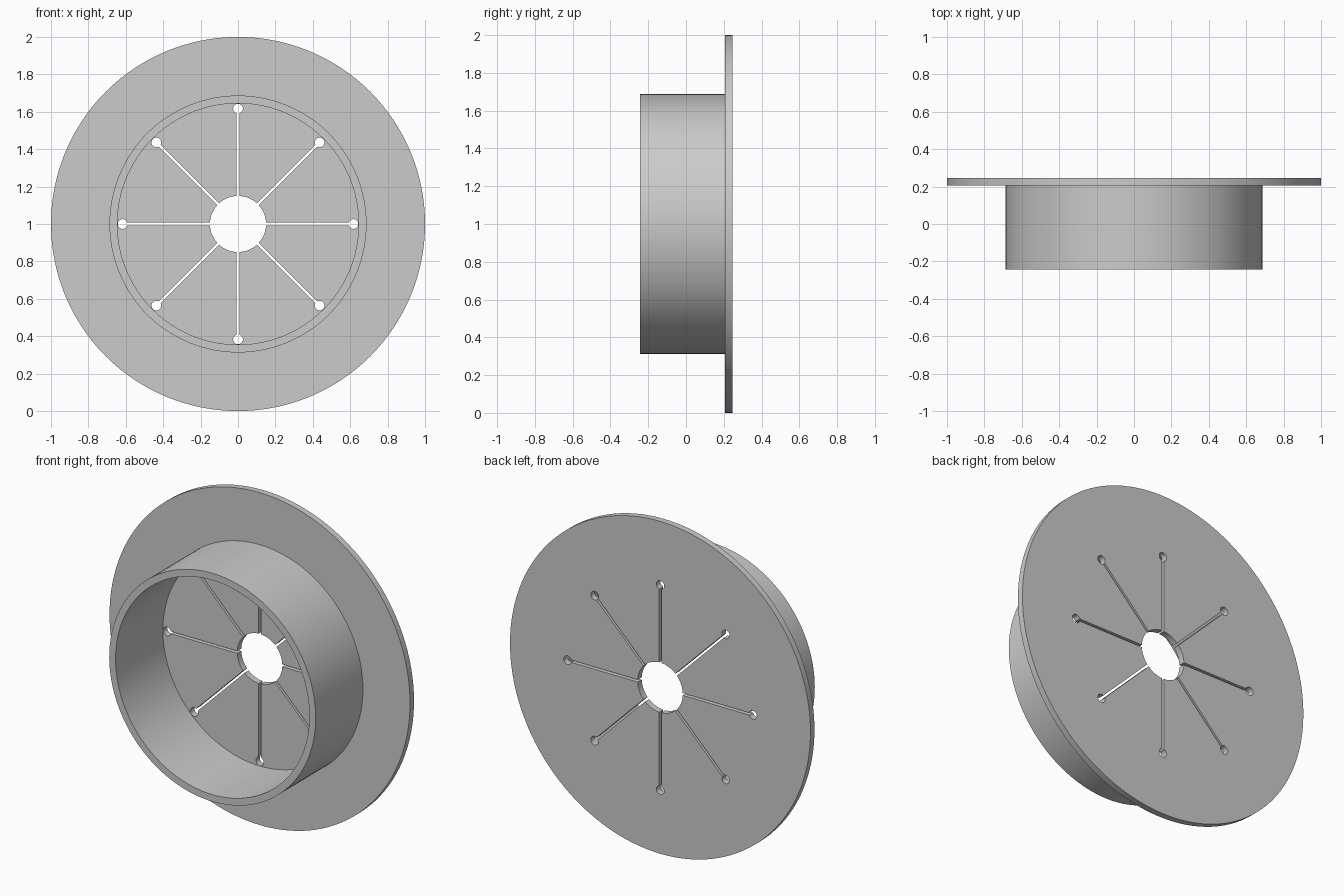
import bpy, bmesh
from math import sin, cos, asin, pi, radians

if "Cube" in bpy.data.objects:
    bpy.data.objects.remove(bpy.data.objects["Cube"])

CENTRE_Z = 1.0


def circle(r, n=128):
    return [(r * cos(2 * pi * i / n), r * sin(2 * pi * i / n)) for i in range(n)]


def slotted_hole(r_hole, half_w, r_end, d_end, count=8):
    """Central hole with radial slots, each ending in a small round hole."""
    pts = []
    step = 2 * pi / count
    mouth = asin(half_w / r_hole)
    neck = asin(half_w / r_end)
    for k in range(count):
        a = k * step
        # round slot end, walked from one slot wall to the other
        for i in range(21):
            t = -pi + neck + (2 * pi - 2 * neck) * i / 20
            x, y = d_end + r_end * cos(t), r_end * sin(t)
            pts.append((x * cos(a) - y * sin(a), x * sin(a) + y * cos(a)))
        # arc of the central hole up to the next slot
        for i in range(13):
            t = a + mouth + (step - 2 * mouth) * i / 12
            pts.append((r_hole * cos(t), r_hole * sin(t)))
    return pts


def plate(name, loops, y0, y1):
    """Fill nested outlines and extrude them along y."""
    cu = bpy.data.curves.new(name, 'CURVE')
    cu.dimensions = '2D'
    cu.fill_mode = 'BOTH'
    cu.extrude = (y1 - y0) / 2
    for loop in loops:
        sp = cu.splines.new('POLY')
        sp.points.add(len(loop) - 1)
        for p, (x, y) in zip(sp.points, loop):
            p.co = (x, y, 0, 1)
        sp.use_cyclic_u = True
    ob = bpy.data.objects.new(name, cu)
    bpy.context.collection.objects.link(ob)
    ob.rotation_euler = (pi / 2, 0, 0)
    ob.location = (0, (y0 + y1) / 2, CENTRE_Z)
    bpy.ops.object.select_all(action='DESELECT')
    ob.select_set(True)
    bpy.context.view_layer.objects.active = ob
    bpy.ops.object.convert(target='MESH')
    ob = bpy.context.object
    # weld caps to walls and make normals consistent
    bm = bmesh.new()
    bm.from_mesh(ob.data)
    bmesh.ops.remove_doubles(bm, verts=bm.verts, dist=1e-5)
    bmesh.ops.recalc_face_normals(bm, faces=bm.faces)
    bm.to_mesh(ob.data)
    bm.free()
    bpy.ops.object.shade_smooth_by_angle(angle=radians(30))
    return ob


# wide flange with the slotted centre
plate("flange", [circle(1.0), slotted_hole(0.15, 0.007, 0.026, 0.617)], 0.207, 0.245)
# collar projecting to the front
plate("collar", [circle(0.687), circle(0.645)], -0.243, 0.207)
